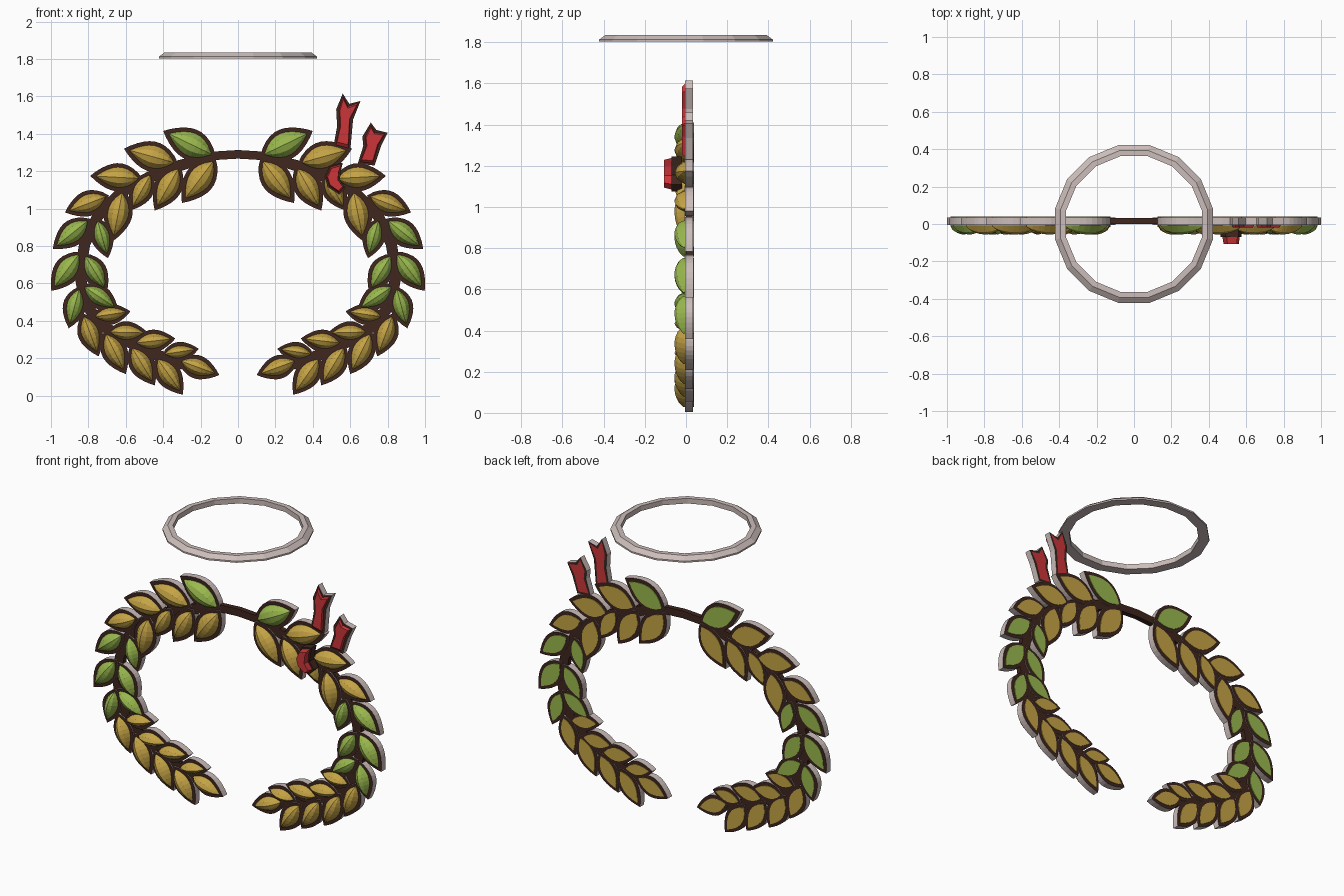
import bpy, bmesh, math
from mathutils import Vector

if "Cube" in bpy.data.objects:
    bpy.data.objects.remove(bpy.data.objects["Cube"])


def material(name, color):
    m = bpy.data.materials.new(name)
    m.diffuse_color = (*color, 1)
    m.use_nodes = True
    m.node_tree.nodes["Principled BSDF"].inputs["Base Color"].default_value = m.diffuse_color
    return m


BROWN = material("dark brown outline", (0.050, 0.019, 0.013))
GREY = material("pale grey edge", (0.60, 0.51, 0.49))
GOLD = material("gold leaf", (0.56, 0.37, 0.06))
GREEN = material("green leaf", (0.32, 0.48, 0.075))
RED = material("red ribbon", (0.60, 0.035, 0.04))

FRONT, BACK = -0.005, 0.035


def finish(name, bm, mats):
    bmesh.ops.recalc_face_normals(bm, faces=bm.faces[:])
    me = bpy.data.meshes.new(name)
    bm.to_mesh(me)
    bm.free()
    for m in mats:
        me.materials.append(m)
    ob = bpy.data.objects.new(name, me)
    bpy.context.collection.objects.link(ob)
    return ob


def prism(outline, y0, y1):
    """Plate from an (x, z) outline: slot 0 on front and back, slot 1 on the walls."""
    bm = bmesh.new()
    a = [bm.verts.new((x, y0, z)) for x, z in outline]
    b = [bm.verts.new((x, y1, z)) for x, z in outline]
    front, back = bm.faces.new(a), bm.faces.new(b[::-1])
    n = len(a)
    for i in range(n):
        f = bm.faces.new((a[i], b[i], b[(i + 1) % n], a[(i + 1) % n]))
        f.material_index = 1
    bmesh.ops.recalc_face_normals(bm, faces=bm.faces[:])
    return bm, front, back


def half_width(t):
    return math.sin(math.pi * t ** 0.9) ** 0.9 if 0 < t < 1 else 0


def leaf(name, base, tip, color, lift):
    base, tip = Vector(base), Vector(tip)
    d = tip - base
    length = d.length
    d.normalize()
    side = Vector((-d.y, d.x))
    w = 0.27 * length
    # backing plate with the dark rim
    n = 10
    ts = [i / n for i in range(n + 1)]
    pts = [base + d * length * t + side * w * half_width(t) for t in ts]
    pts += [base + d * length * t - side * w * half_width(t) for t in ts[-2:0:-1]]
    bm, _, _ = prism(pts, FRONT - lift, BACK + lift)
    finish(name + "_rim", bm, [BROWN, GREY])
    # domed coloured blade with a midrib ridge, flat at the back
    p0, cl, cw = base + d * length * 0.08, length * 0.81, w - 0.021
    section = [(-1, None), (-1, 0), (-0.55, 0.75), (0, 1), (0.55, 0.75), (1, 0), (1, None)]
    bm = bmesh.new()
    n = 8
    rows = []
    for i in range(n + 1):
        t = 0.01 + 0.98 * i / n
        k = half_width(t)
        row = []
        for u, h in section:
            p = p0 + d * cl * t + side * cw * k * u
            y = BACK + 0.004 if h is None else FRONT - 0.004 - 0.047 * h * k ** 0.7
            row.append(bm.verts.new((p.x, y, p.y)))
        rows.append(row)
    m = len(section)
    for r, s in zip(rows, rows[1:]):
        for j in range(m):
            bm.faces.new((r[j], r[(j + 1) % m], s[(j + 1) % m], s[j]))
    bm.faces.new(rows[0])
    bm.faces.new(rows[-1])
    finish(name + "_blade", bm, [color])


# Leaves of the left branch, top to bottom: base x, z, tip x, z
OUTER = [(-.12, 1.28, -.40, 1.415), (-.32, 1.24, -.61, 1.32), (-.51, 1.16, -.79, 1.175),
         (-.69, 1.07, -.925, .98), (-.79, .945, -.99, .785), (-.84, .77, -.998, .56),
         (-.845, .585, -.905, .36), (-.83, .44, -.745, .21), (-.715, .345, -.60, .115),
         (-.575, .27, -.445, .055), (-.44, .21, -.295, .005), (-.32, .19, -.10, .11)]
INNER = [(-.12, 1.27, -.30, 1.03), (-.31, 1.23, -.445, .99), (-.46, 1.195, -.575, .99),
         (-.615, 1.105, -.67, .825), (-.755, .95, -.695, .735), (-.825, .76, -.70, .555),
         (-.835, .59, -.64, .46), (-.78, .42, -.575, .45), (-.70, .34, -.48, .335),
         (-.56, .28, -.335, .305), (-.405, .22, -.21, .25)]

for label, s in (("left", 1), ("right", -1)):
    for row, leaves, greens in (("outer", OUTER, (0, 4, 5, 6)), ("inner", INNER, (4, 5, 6))):
        for i, (bx, bz, tx, tz) in enumerate(leaves):
            lift = 0.001 * (i % 2) + (0.0005 if row == "inner" else 0)
            leaf(f"{label}_{row}_leaf_{i + 1}", (s * bx, bz), (s * tx, tz),
                 GREEN if i in greens else GOLD, lift)

# Stem: one flat strip through both branches
half = [(-.13, 1.282), (-.31, 1.23), (-.47, 1.17), (-.62, 1.09), (-.75, .96), (-.82, .81),
        (-.845, .65), (-.82, .5), (-.74, .385), (-.61, .3), (-.46, .225), (-.28, .165)]
path = [Vector(p) for p in half[::-1]] + [Vector((0, 1.29))] + [Vector((-x, z)) for x, z in half]
left_edge, right_edge = [], []
for i, p in enumerate(path):
    d = (path[min(i + 1, len(path) - 1)] - path[max(i - 1, 0)]).normalized()
    q = Vector((-d.y, d.x)) * (0.023 if abs(p.x) < 0.2 else 0.03)
    left_edge.append(p + q)
    right_edge.append(p - q)
bm, _, _ = prism(left_edge + right_edge[::-1], 0.0, 0.032)
finish("stem", bm, [BROWN, BROWN])


def ribbon(name, outline, y0, y1, rim, depth, wall):
    """Dark plate with a raised red front panel and a flat red back panel."""
    bm, front, back = prism(outline, y0, y1)
    for f, h in ((front, depth), (back, 0)):
        bmesh.ops.inset_individual(bm, faces=[f], thickness=rim, depth=0)
        f.material_index = 2
        if h:
            old = set(bm.faces)
            top = bmesh.ops.extrude_discrete_faces(bm, faces=[f])["faces"][0]
            c = top.calc_center_median()
            for v in top.verts:
                v.co = c + (v.co - c) * 0.88 + Vector((0, -h, 0))
            for g in set(bm.faces) - old:
                g.material_index = 2
    finish(name, bm, [BROWN, wall, RED])


# Ribbon tails and the folded loop in front of the right branch
ribbon("tall_ribbon_tail", [(.56, 1.615), (.595, 1.56), (.655, 1.575), (.615, 1.475),
       (.60, 1.31), (.51, 1.33), (.53, 1.44), (.525, 1.53)], FRONT, BACK, 0.016, 0.014, GREY)
ribbon("short_ribbon_tail", [(.71, 1.46), (.74, 1.42), (.80, 1.405), (.765, 1.335),
       (.73, 1.23), (.64, 1.24), (.67, 1.335), (.665, 1.385)], FRONT, BACK, 0.016, 0.014, GREY)
ribbon("ribbon_loop", [(.56, 1.245), (.49, 1.23), (.463, 1.17), (.48, 1.115), (.54, 1.075),
       (.575, 1.11), (.545, 1.155), (.55, 1.2)], -0.07, -0.02, 0.01, 0.038, BROWN)

# Floating ring: bevelled section turned in 16 flat sides
section = [(.37, 1.803), (.43, 1.803), (.43, 1.813), (.40, 1.835), (.37, 1.835)]
N = 16
bm = bmesh.new()
rings = []
for i in range(N):
    a = 2 * math.pi * (i + 0.5) / N
    rings.append([bm.verts.new((r * math.cos(a), r * math.sin(a), z)) for r, z in section])
for i in range(N):
    r, s = rings[i], rings[(i + 1) % N]
    for j in range(5):
        bm.faces.new((r[j], r[(j + 1) % 5], s[(j + 1) % 5], s[j]))
finish("floating_ring", bm, [GREY])
